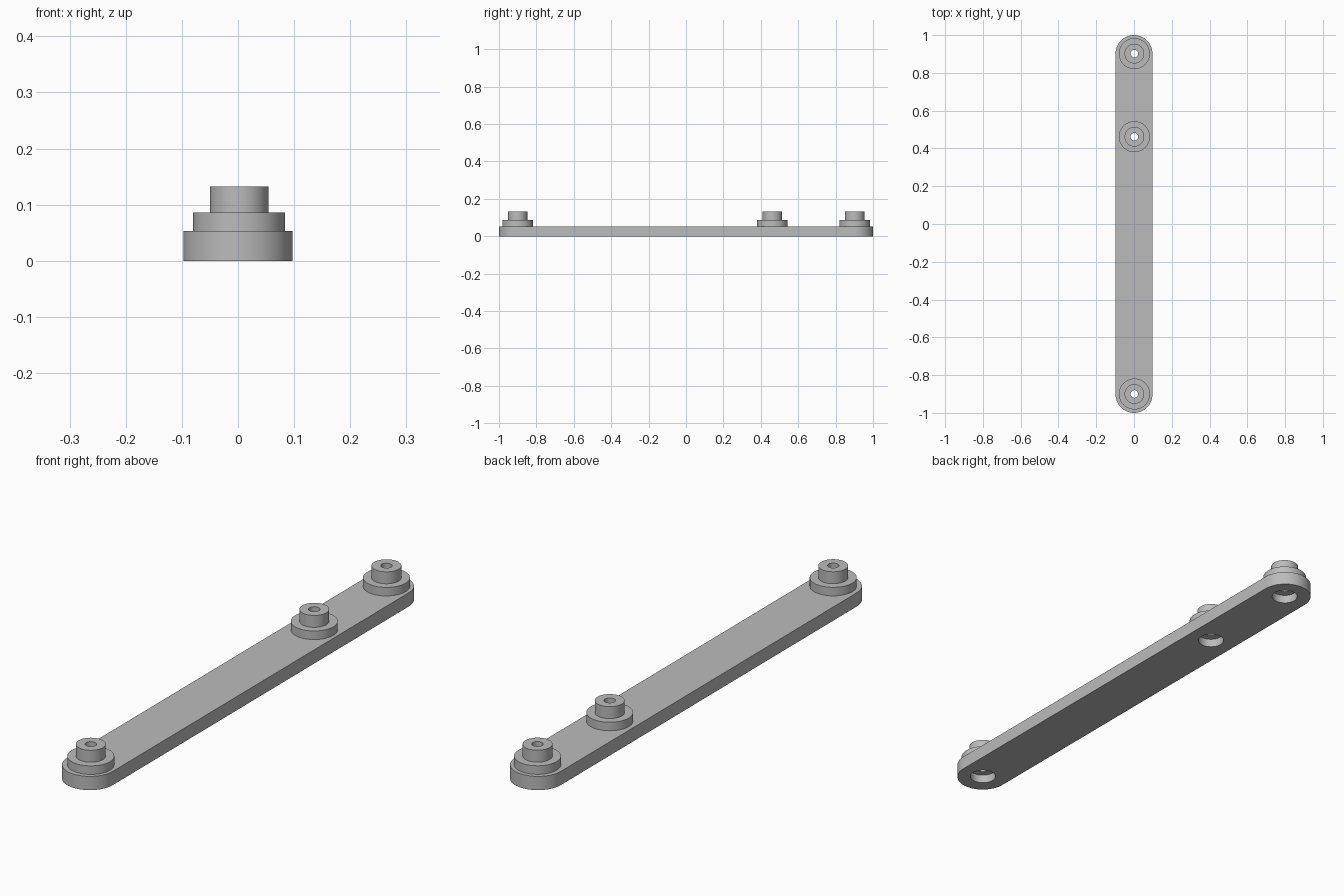
import bpy, bmesh, math

if "Cube" in bpy.data.objects:
    bpy.data.objects.remove(bpy.data.objects["Cube"], do_unlink=True)

SEGMENTS = 64
HALF_WIDTH, BAR_TOP = 0.0975, 0.053
FLANGE_R, FLANGE_TOP = 0.082, 0.086
BOSS_R, BOSS_TOP = 0.052, 0.132
BORE_R, SOCKET_R, SOCKET_DEPTH = 0.02, 0.048, 0.033
STUD_X = 0.002
STUDS = {"front_stud": -0.9, "middle_stud": 0.462, "back_stud": 0.902}

grey = bpy.data.materials.new("grey")
grey.use_nodes = True
colour = (0.5, 0.5, 0.5, 1)
grey.diffuse_color = colour
grey.node_tree.nodes["Principled BSDF"].inputs["Base Color"].default_value = colour


def make_object(name, bm):
    bmesh.ops.recalc_face_normals(bm, faces=bm.faces)
    mesh = bpy.data.meshes.new(name)
    bm.to_mesh(mesh)
    bm.free()
    mesh.materials.append(grey)
    obj = bpy.data.objects.new(name, mesh)
    bpy.context.collection.objects.link(obj)
    return obj


def activate(obj):
    bpy.ops.object.select_all(action="DESELECT")
    obj.select_set(True)
    bpy.context.view_layer.objects.active = obj


def smooth(obj):
    activate(obj)
    bpy.ops.object.shade_smooth_by_angle(angle=math.radians(30))


def extruded(name, outline, bottom, top):
    bm = bmesh.new()
    face = bm.faces.new([bm.verts.new((x, y, bottom)) for x, y in outline])
    new = bmesh.ops.extrude_face_region(bm, geom=[face])["geom"]
    verts = [v for v in new if isinstance(v, bmesh.types.BMVert)]
    bmesh.ops.translate(bm, verts=verts, vec=(0, 0, top - bottom))
    return make_object(name, bm)


def arc(x, y, radius, start, end, steps):
    angles = [start + (end - start) * i / steps for i in range(steps + 1)]
    return [(x + radius * math.cos(a), y + radius * math.sin(a)) for a in angles]


def revolved(name, profile, x, y):
    # closed ring of (radius, height) points turned about the vertical axis
    bm = bmesh.new()
    rings = []
    for i in range(SEGMENTS):
        a = math.tau * i / SEGMENTS
        rings.append([bm.verts.new((x + r * math.cos(a), y + r * math.sin(a), z))
                      for r, z in profile])
    n = len(profile)
    for i in range(SEGMENTS):
        a, b = rings[i], rings[(i + 1) % SEGMENTS]
        for j in range(n):
            k = (j + 1) % n
            bm.faces.new((a[j], b[j], b[k], a[k]))
    return make_object(name, bm)


# Bar with rounded ends
end = 1 - HALF_WIDTH
outline = (arc(0, end, HALF_WIDTH, 0, math.pi, SEGMENTS // 2)
           + arc(0, -end, HALF_WIDTH, math.pi, math.tau, SEGMENTS // 2))
bar = extruded("bar", outline, 0, BAR_TOP)

# Sockets in the underside, with a narrow bore through each
for y in STUDS.values():
    for radius, top in ((SOCKET_R, SOCKET_DEPTH), (BORE_R, BAR_TOP + 0.02)):
        circle = arc(STUD_X, y, radius, 0, math.tau, SEGMENTS)[:-1]
        cutter = extruded("socket_cutter", circle, -0.02, top)
        cutter.hide_render = True
        cut = bar.modifiers.new("socket", "BOOLEAN")
        cut.operation, cut.solver, cut.object = "DIFFERENCE", "EXACT", cutter
        activate(bar)
        bpy.ops.object.modifier_apply(modifier=cut.name)
        bpy.data.objects.remove(cutter, do_unlink=True)
smooth(bar)

# Stepped hollow studs on the top
stud_profile = [(BORE_R, BAR_TOP), (FLANGE_R, BAR_TOP), (FLANGE_R, FLANGE_TOP),
                (BOSS_R, FLANGE_TOP), (BOSS_R, BOSS_TOP), (BORE_R, BOSS_TOP)]
for name, y in STUDS.items():
    smooth(revolved(name, stud_profile, STUD_X, y))
